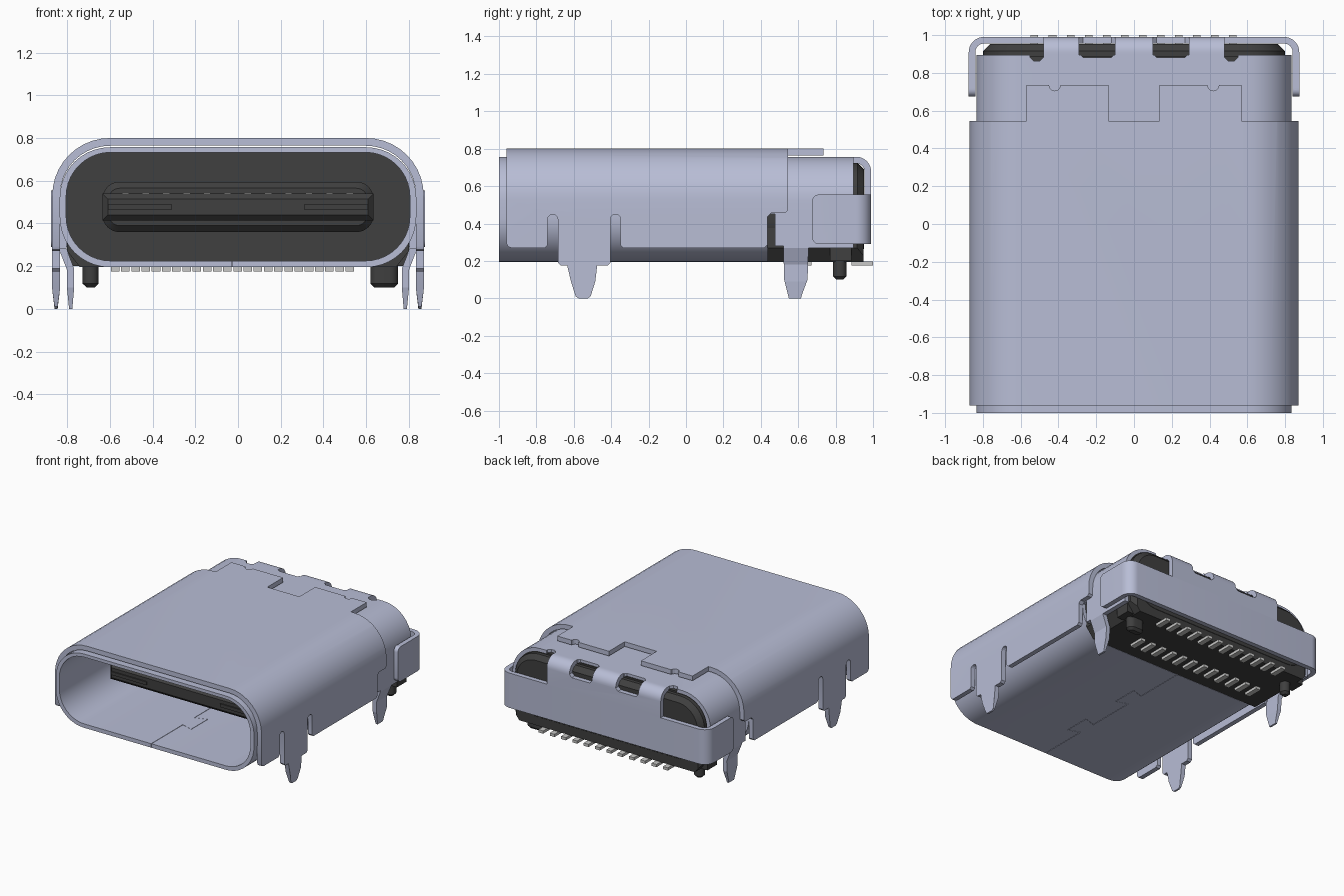
import bpy, bmesh, math

if "Cube" in bpy.data.objects:
    bpy.data.objects.remove(bpy.data.objects["Cube"])


def material(name, rgb):
    m = bpy.data.materials.new(name)
    m.use_nodes = True
    m.diffuse_color = (*rgb, 1)
    m.node_tree.nodes["Principled BSDF"].inputs["Base Color"].default_value = (*rgb, 1)
    return m


STEEL = material("blue grey steel", (0.48, 0.51, 0.67))
PLASTIC = material("black plastic", (0.05, 0.05, 0.05))
PIN = material("pale contact metal", (0.58, 0.58, 0.57))


def prism(name, pts, axis, a, b, mat=STEEL):
    """Extrude a 2D outline along an axis: x takes (y,z), y takes (x,z), z takes (x,y)."""
    bm = bmesh.new()
    place = {"x": lambda p, t: (t, p[0], p[1]), "y": lambda p, t: (p[0], t, p[1]),
             "z": lambda p, t: (p[0], p[1], t)}[axis]
    lo = [bm.verts.new(place(p, a)) for p in pts]
    hi = [bm.verts.new(place(p, b)) for p in pts]
    bm.faces.new(lo)
    bm.faces.new(hi)
    for i in range(len(pts)):
        j = (i + 1) % len(pts)
        bm.faces.new((lo[i], lo[j], hi[j], hi[i]))
    bmesh.ops.recalc_face_normals(bm, faces=bm.faces)
    me = bpy.data.meshes.new(name)
    bm.to_mesh(me)
    bm.free()
    me.materials.append(mat)
    ob = bpy.data.objects.new(name, me)
    bpy.context.collection.objects.link(ob)
    return ob


def box(name, x, y, z, mat=STEEL):
    return prism(name, [(x[0], y[0]), (x[1], y[0]), (x[1], y[1]), (x[0], y[1])], "z", *z, mat)


def select(ob):
    bpy.ops.object.select_all(action="DESELECT")
    ob.select_set(True)
    bpy.context.view_layer.objects.active = ob


def apply_boolean(ob, cutter, op="DIFFERENCE"):
    select(ob)
    mod = ob.modifiers.new("cut", "BOOLEAN")
    mod.operation, mod.object, mod.solver = op, cutter, "EXACT"
    bpy.ops.object.modifier_apply(modifier=mod.name)
    bpy.data.objects.remove(cutter)


def bevel(ob, width, test):
    """Chamfer the edges whose two end points both pass the test."""
    bm = bmesh.new()
    bm.from_mesh(ob.data)
    es = [e for e in bm.edges if all(test(v.co) for v in e.verts)]
    bmesh.ops.bevel(bm, geom=es, offset=width, segments=1, affect="EDGES", profile=0.5)
    bm.to_mesh(ob.data)
    bm.free()


def smooth(ob):
    select(ob)
    bpy.ops.object.shade_smooth_by_angle(angle=math.radians(25))


def arc(cx, cy, r, a0, a1, n=10):
    return [(cx + r * math.cos(math.radians(a0 + (a1 - a0) * i / n)),
             cy + r * math.sin(math.radians(a0 + (a1 - a0) * i / n))) for i in range(n + 1)]


def rounded(hx, z0, z1, r):
    return (arc(hx - r, z1 - r, r, 0, 90) + arc(r - hx, z1 - r, r, 90, 180)
            + arc(r - hx, z0 + r, r, 180, 270) + arc(hx - r, z0 + r, r, 270, 360))


# Inner shell: a rounded tube, open underneath at the rear
inner = prism("inner_shell", rounded(0.835, 0.195, 0.757, 0.235), "y", -1.0, 0.895)
apply_boolean(inner, prism("bore", rounded(0.805, 0.225, 0.733, 0.208), "y", -1.1, 1.0))
apply_boolean(inner, box("rear_opening", (-1, 1), (0.435, 1), (0, 0.45)))
for s in (-1, 1):
    for x0, x1, y in ((0.1, 0.29, 0.882), (0.48, 0.55, 0.862)):
        notch = [(s * x0, 0.95), (s * x0, y + 0.02), (s * (x0 + 0.02), y),
                 (s * (x1 - 0.02), y), (s * x1, y + 0.02), (s * x1, 0.95)]
        apply_boolean(inner, prism("notch", notch, "z", 0.65, 0.85))

# Dovetail seam along the underside: each point carries the side its slit edge leans to
seam = [(-0.03, -1.1, 0), (-0.03, -0.62, -1), (0.06, -0.65, -1), (0.06, -0.45, 1), (-0.03, -0.48, 1),
        (-0.03, -0.1, -1), (0.06, -0.13, -1), (0.06, 0.07, 1), (-0.03, 0.04, 1), (-0.03, 0.5, 0)]
w = 0.0015
slit = [(x - w, y - w * d) for x, y, d in seam] + [(x + w, y + w * d) for x, y, d in seam[::-1]]
apply_boolean(inner, prism("seam_cutter", slit, "z", 0.15, 0.25))
smooth(inner)

# Outer shell: an arch trimmed to its side outline with slots, legs and rear tabs
R, T = 0.27, 0.036
arch = ([(0.87, -0.05)] + arc(0.6, 0.53, R, 0, 90) + arc(-0.6, 0.53, R, 90, 180) + [(-0.87, -0.05)]
        + [(-0.87 + T, -0.05)] + arc(-0.6, 0.53, R - T, 180, 90) + arc(0.6, 0.53, R - T, 90, 0)
        + [(0.87 - T, -0.05)])
outer = prism("outer_shell", arch, "y", -1.0, 0.8)
outline = [(-0.96, 0.9), (-0.96, 0.295), (-0.952, 0.277), (-0.935, 0.27), (-0.755, 0.27), (-0.74, 0.285)]
outline += arc(-0.7125, 0.422, 0.0275, 180, 0, 6)
outline += [(-0.685, 0.19), (-0.67, 0.175), (-0.635, 0.175), (-0.615, 0.09), (-0.59, 0.01), (-0.575, 0),
            (-0.525, 0), (-0.51, 0.01), (-0.485, 0.09), (-0.475, 0.175), (-0.42, 0.175), (-0.405, 0.19)]
outline += arc(-0.3775, 0.422, 0.0275, 180, 0, 6)
outline += [(-0.35, 0.285), (-0.335, 0.27), (0.42, 0.27), (0.435, 0.285), (0.435, 0.435), (0.455, 0.455),
            (0.53, 0.455), (0.545, 0.47), (0.545, 0.75), (0.735, 0.75), (0.735, 0.9)]
apply_boolean(outer, prism("side_outline", outline, "x", -1, 1), "INTERSECT")
for x in ((-1, -0.57), (-0.135, 0.135), (0.57, 1)):
    apply_boolean(outer, box("tab_gap", x, (0.545, 0.9), (0.6, 0.9)))
for s in (-1, 1):
    apply_boolean(outer, prism("tab_notch", arc(s * 0.42, 0.735, 0.03, 0, 330, 11), "z", 0.7, 0.9))
for v in outer.data.vertices:  # thin the leg tips
    if v.co.z < 0.02:
        side = math.copysign(0.852, v.co.x)
        v.co.x = side + (v.co.x - side) * 0.4
smooth(outer)

# Rear side plates with inward-bent legs
plate_outline = [(0.475, 0.45), (0.475, 0.28), (0.52, 0.28), (0.525, 0.1), (0.545, 0.02), (0.55, 0), (0.615, 0),
                 (0.62, 0.02), (0.65, 0.1), (0.655, 0.27), (0.895, 0.27), (0.895, 0.45)]
bend = [(0.835, 0.5), (0.835, 0.27), (0.80, 0.18), (0.80, 0.09), (0.79, -0.01),
        (0.777, -0.01), (0.768, 0.09), (0.768, 0.19), (0.803, 0.28), (0.803, 0.5)]
for s, side in ((1, "left"), (-1, "right")):
    leg = prism(side + "_rear_leg", [(s * x, z) for x, z in bend], "y", 0.4, 1.0)
    apply_boolean(leg, prism("leg_outline", plate_outline, "x", -1, 1), "INTERSECT")

# Rear cover band wrapping round both sides
band = ([(0.875, 0.6)] + arc(0.795, 0.91, 0.08, 0, 90) + arc(-0.795, 0.91, 0.08, 90, 180) + [(-0.875, 0.6)]
        + [(-0.84, 0.6)] + arc(-0.795, 0.91, 0.045, 180, 90) + arc(0.795, 0.91, 0.045, 90, 0) + [(0.84, 0.6)])
cover = prism("rear_cover", band, "z", 0.29, 0.555)
trim = ([(1.1, 0.2), (1.1, 0.6), (0.75, 0.6), (0.72, 0.555)] + arc(0.71, 0.52, 0.035, 90, 180, 5)
        + arc(0.71, 0.325, 0.035, 180, 270, 5) + [(0.75, 0.2)])
apply_boolean(cover, prism("cover_outline", trim, "x", -1, 1), "INTERSECT")
smooth(cover)

# Bent rear panel joining the roof to the cover, with two windows across the bend
panel = ([(0.895, 0.757)] + arc(0.91, 0.677, 0.08, 90, 0) + [(0.99, 0.555), (0.955, 0.555)]
         + arc(0.91, 0.677, 0.045, 0, 90) + [(0.895, 0.722)])
rear_panel = prism("rear_panel", panel, "x", -0.48, 0.48)
for s in (-1, 1):
    window = [(s * x, z) for x, z in ((0.1, 0.8), (0.1, 0.68), (0.12, 0.66), (0.27, 0.66), (0.29, 0.68), (0.29, 0.8))]
    apply_boolean(rear_panel, prism("window", window, "y", 0.85, 1.05))
smooth(rear_panel)

# Plastic housing filling the rear, and its base
body = prism("housing", rounded(0.808, 0.222, 0.736, 0.21), "y", 0.15, 0.89, PLASTIC)
back = prism("housing_back", rounded(0.798, 0.23, 0.724, 0.2), "y", 0.88, 0.952, PLASTIC)
bevel(back, 0.035, lambda c: c.y > 0.94)
smooth(body)
smooth(back)
base_profile = [(-0.8, 0.46), (-0.8, 0.27), (-0.74, 0.195), (0.74, 0.195), (0.8, 0.27), (0.8, 0.46)]
base = prism("housing_base", base_profile, "y", 0.437, 0.95, PLASTIC)
bevel(base, 0.035, lambda c: c.y > 0.94 and abs(c.x) > 0.79 and c.z > 0.2)

# Locating pegs: wide oval on the left, round on the right
for side, x, half in (("left", 0.685, 0.028), ("right", -0.69, 0.0)):
    r = 0.037
    ring = arc(x + half, 0.822, r, -90, 90) + arc(x - half - 0.0005, 0.822, r, 90, 270)
    peg = prism(side + "_peg", ring, "z", 0.1, 0.25, PLASTIC)
    bevel(peg, 0.018, lambda c: c.z < 0.11)
    smooth(peg)
    s = math.copysign(1, x)
    box(side + "_peg_boss", sorted((s * 0.66, s * 0.8)), (0.77, 0.885), (0.2, 0.275), PLASTIC)

# Tongue with its thick root and side latch plates
root = prism("tongue_root", rounded(0.635, 0.36, 0.595, 0.08), "y", -0.12, 0.2, PLASTIC)
bevel(root, 0.03, lambda c: c.y < -0.1)
smooth(root)
tongue = box("tongue", (-0.635, 0.635), (-0.65, 0.2), (0.415, 0.54), PLASTIC)
bevel(tongue, 0.025, lambda c: c.y < -0.6)
for s, side in ((1, "left"), (-1, "right")):
    box(side + "_latch_plate", sorted((s * 0.31, s * 0.61)), (-0.659, -0.6), (0.465, 0.49), PLASTIC)

# Contacts on both tongue faces, and two staggered rows of solder pins
for i in range(12):
    x = -0.527 + i * 0.0955
    for z, face in ((0.541, "upper"), (0.414, "lower")):
        box(f"{face}_contact_{i}", (x - 0.017, x + 0.017), (-0.5, -0.12), (z - 0.003, z + 0.003), PIN)
    box(f"rear_pin_{i}", (x - 0.02, x + 0.02), (0.885, 1.0), (0.175, 0.196), PIN)
    box(f"front_pin_{i}", (x - 0.068, x - 0.028), (0.55, 0.67), (0.175, 0.196), PIN)
